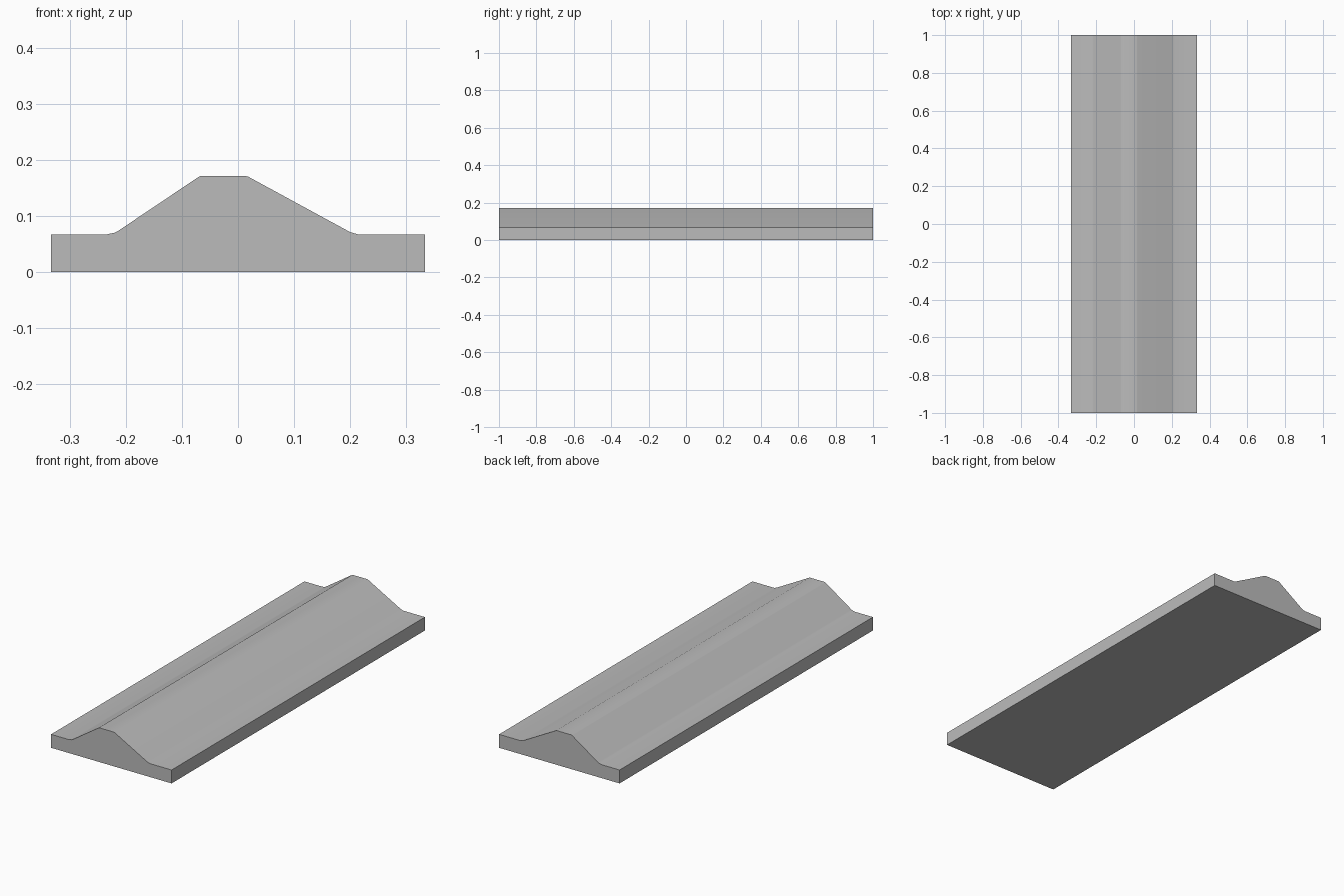
import bpy
import bmesh
import math

cube = bpy.data.objects.get("Cube")
if cube:
    bpy.data.objects.remove(cube, do_unlink=True)

HALF_WIDTH = 0.333
HALF_LENGTH = 1.0
SHOULDER = 0.067
CREST = 0.171

# Plain grey material
grey = bpy.data.materials.new("plain grey")
grey.use_nodes = True
colour = (0.5, 0.5, 0.5, 1.0)
grey.diffuse_color = colour
grey.node_tree.nodes["Principled BSDF"].inputs["Base Color"].default_value = colour

# Cross-section: flat base with shoulders, eased toes and an off-centre ridge
profile = [
    (-HALF_WIDTH, 0), (HALF_WIDTH, 0),
    (HALF_WIDTH, SHOULDER), (0.214, SHOULDER), (0.2, 0.071),
    (0.018, 0.17), (0.013, CREST),
    (-0.067, CREST), (-0.071, 0.169),
    (-0.214, 0.073), (-0.22, 0.07), (-0.234, SHOULDER),
    (-HALF_WIDTH, SHOULDER),
]

# Extrude the cross-section from front to back
bm = bmesh.new()
front = bm.faces.new([bm.verts.new((x, -HALF_LENGTH, z)) for x, z in profile])
extruded = bmesh.ops.extrude_face_region(bm, geom=[front], use_keep_orig=True)
back_verts = [v for v in extruded["geom"] if isinstance(v, bmesh.types.BMVert)]
bmesh.ops.translate(bm, verts=back_verts, vec=(0, 2 * HALF_LENGTH, 0))
bmesh.ops.recalc_face_normals(bm, faces=bm.faces)

mesh = bpy.data.meshes.new("ridged_strip")
bm.to_mesh(mesh)
bm.free()
mesh.materials.append(grey)
strip = bpy.data.objects.new("ridged_strip", mesh)
bpy.context.collection.objects.link(strip)

# Smooth the eased toes and crest while keeping the outer edges sharp
bpy.ops.object.select_all(action="DESELECT")
strip.select_set(True)
bpy.context.view_layer.objects.active = strip
bpy.ops.object.shade_smooth_by_angle(angle=math.radians(30))
